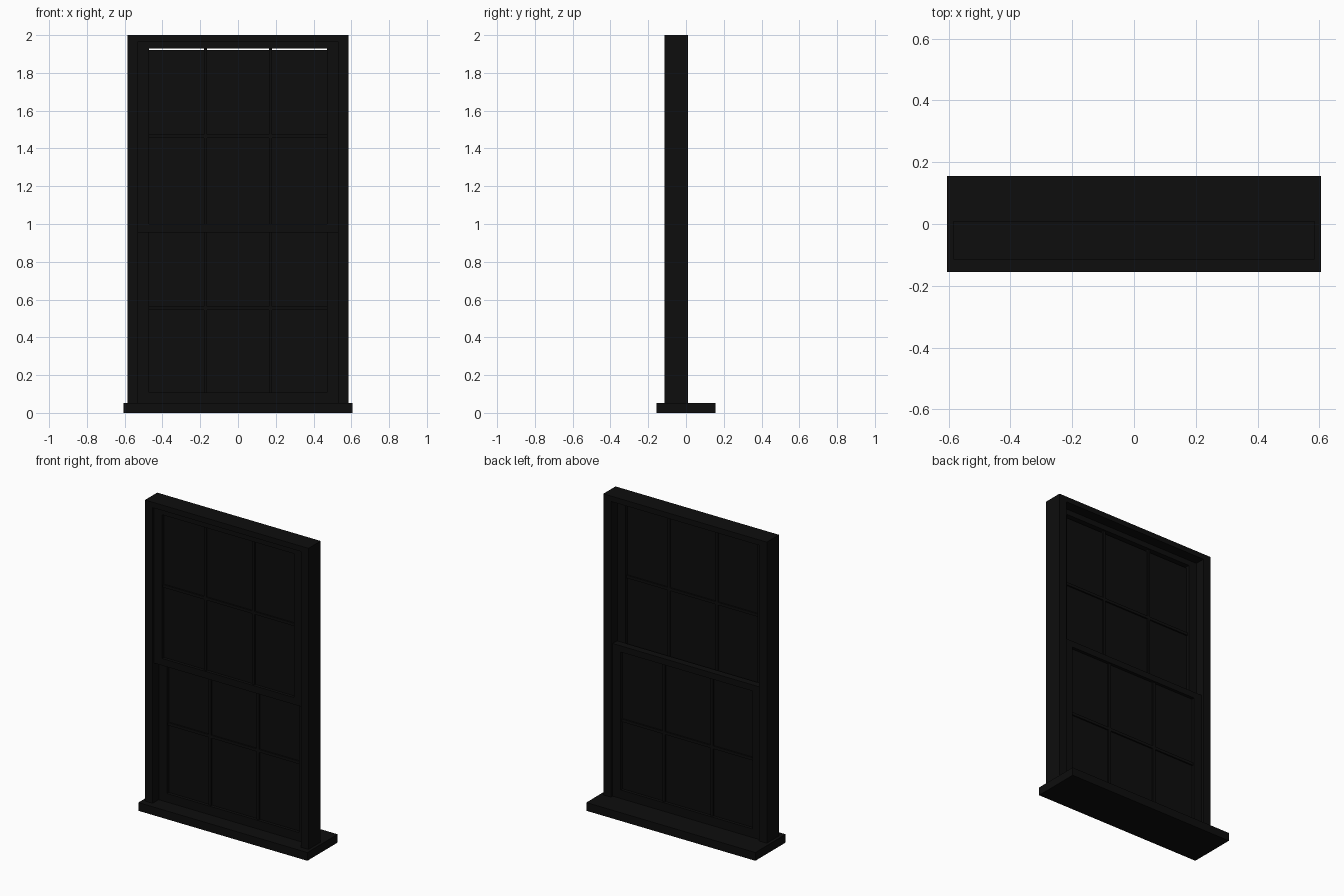
import bpy, bmesh

if "Cube" in bpy.data.objects:
    bpy.data.objects.remove(bpy.data.objects["Cube"])

mat = bpy.data.materials.new("soft_black")
mat.diffuse_color = (0.004, 0.004, 0.004, 1)
mat.use_nodes = True
mat.node_tree.nodes["Principled BSDF"].inputs["Base Color"].default_value = mat.diffuse_color


def box(name, x, y, z):
    """Box from (min, max) ranges on each axis."""
    bm = bmesh.new()
    bmesh.ops.create_cube(bm, size=1)
    for v in bm.verts:
        for i, (lo, hi) in enumerate((x, y, z)):
            v.co[i] = lo if v.co[i] < 0 else hi
    me = bpy.data.meshes.new(name)
    bm.to_mesh(me)
    bm.free()
    me.materials.append(mat)
    ob = bpy.data.objects.new(name, me)
    bpy.context.collection.objects.link(ob)
    return ob


def pair(name, x0, x1, y, z):
    """Left and right copies of an upright."""
    box(name + "_right", (x0, x1), y, z)
    box(name + "_left", (-x1, -x0), y, z)


# sill and outer frame
FRAME_Y = (-0.115, 0.01)
box("sill", (-0.605, 0.605), (-0.155, 0.155), (0, 0.053))
pair("jamb", 0.53, 0.585, FRAME_Y, (0.053, 2))
box("head", (-0.53, 0.53), FRAME_Y, (1.965, 2))


def sash(name, yc, z0, z1, bottom, top, glass_top):
    """Sliding sash: stiles, rails, glazing bars and a glass sheet."""
    y = (yc - 0.023, yc + 0.023)
    bar_y = (yc - 0.012, yc + 0.012)
    pair(name + "_stile", 0.472, 0.53, y, (z0, z1))
    box(name + "_bottom_rail", (-0.472, 0.472), y, (z0, z0 + bottom))
    box(name + "_top_rail", (-0.472, 0.472), y, (z1 - top, z1))
    lo, hi = z0 + bottom, z1 - top
    mid = (lo + hi) / 2
    pair(name + "_upright_bar", 0.163, 0.181, bar_y, (lo, hi))
    box(name + "_cross_bar", (-0.472, 0.472), bar_y, (mid - 0.009, mid + 0.009))
    box(name + "_glass", (-0.472, 0.472), (yc - 0.003, yc + 0.003), (lo, glass_top))


sash("upper_sash", -0.079, 0.955, 1.965, 0.045, 0.035, 1.92)
sash("lower_sash", -0.03, 0.053, 1.04, 0.055, 0.04, 1.0)
